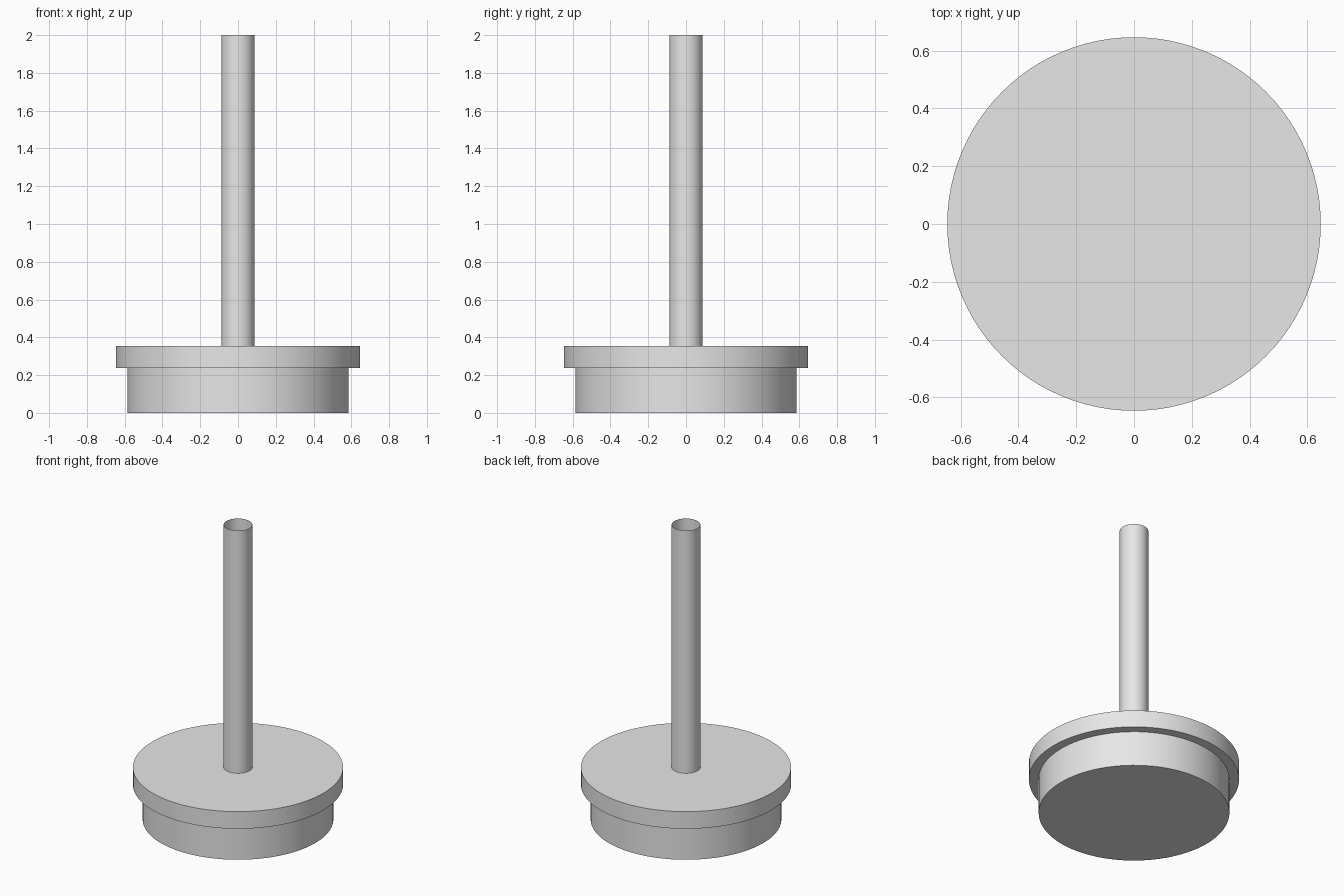
import bpy
import math

cube = bpy.data.objects.get("Cube")
if cube:
    bpy.data.objects.remove(cube, do_unlink=True)

# Single plain grey
GREY = (0.8, 0.8, 0.8, 1.0)
grey = bpy.data.materials.new("plain grey")
grey.diffuse_color = GREY
grey.use_nodes = True
for node in grey.node_tree.nodes:
    if node.type == 'BSDF_PRINCIPLED':
        node.inputs["Base Color"].default_value = GREY


def add_cylinder(name, radius, bottom, top, sides, fill='NGON'):
    bpy.ops.mesh.primitive_cylinder_add(
        vertices=sides, radius=radius, depth=top - bottom,
        end_fill_type=fill, location=(0, 0, (bottom + top) / 2))
    obj = bpy.context.object
    obj.name = name
    obj.data.name = name
    obj.data.materials.append(grey)
    bpy.ops.object.shade_smooth_by_angle(angle=math.radians(30))
    return obj


# Round base and the wider disc resting on it
add_cylinder("base", 0.586, 0.0, 0.238, 96)
add_cylinder("flange_disc", 0.646, 0.238, 0.354, 96)

# Thin-walled tube, open at the top
add_cylinder("hollow_stem", 0.088, 0.354, 2.0, 64, fill='NOTHING')
